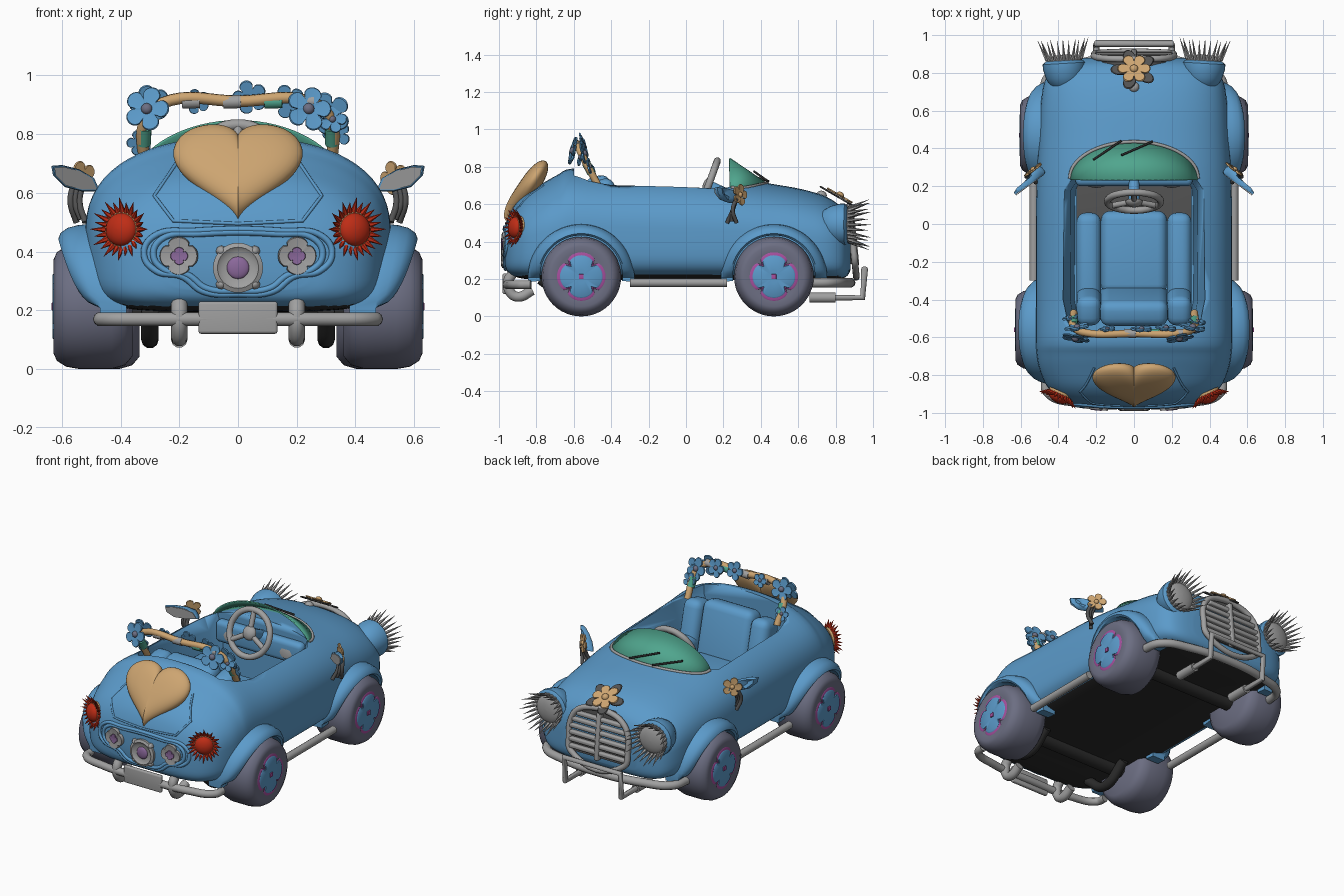
import bpy, bmesh, math
from mathutils import Vector, Matrix
from mathutils.bvhtree import BVHTree
from math import sin, cos, pi, radians

if "Cube" in bpy.data.objects:
    bpy.data.objects.remove(bpy.data.objects["Cube"])

def material(name, *rgb):
    m = bpy.data.materials.new(name)
    m.diffuse_color = (*rgb, 1)
    m.use_nodes = True
    m.node_tree.nodes["Principled BSDF"].inputs["Base Color"].default_value = m.diffuse_color
    return m

BLUE = material("sky blue", .105, .325, .59)
TAN = material("tan", .61, .375, .165)
GREY = material("light grey", .35, .35, .35)
TEAL = material("teal glass", .08, .38, .27)
BLACK = material("near black", .025, .025, .025)
RED = material("red", .52, .026, .008)
SLATE = material("slate tyre", .15, .156, .225)
PINK = material("magenta", .38, .08, .34)
PURPLE = material("purple", .26, .14, .33)
DARK = material("dark grey", .085, .085, .085)

def finish(name, bm, *mats):
    bmesh.ops.recalc_face_normals(bm, faces=bm.faces)
    me = bpy.data.meshes.new(name)
    bm.to_mesh(me)
    bm.free()
    for m in mats:
        me.materials.append(m)
    ob = bpy.data.objects.new(name, me)
    bpy.context.collection.objects.link(ob)
    bpy.ops.object.select_all(action='DESELECT')
    ob.select_set(True)
    bpy.context.view_layer.objects.active = ob
    bpy.ops.object.shade_smooth_by_angle(angle=radians(40))
    return ob

def loft_bm(rings):
    bm = bmesh.new()
    vs = [[bm.verts.new(p) for p in ring] for ring in rings]
    n = len(vs[0])
    for a, b in zip(vs, vs[1:]):
        for i in range(n):
            bm.faces.new((a[i], a[(i + 1) % n], b[(i + 1) % n], b[i]))
    bm.faces.new(vs[0])
    bm.faces.new(vs[-1])
    return bm

def frame(center, normal):
    return Matrix.Translation(center) @ Vector(normal).to_track_quat('Z', 'Y').to_matrix().to_4x4()

def lathe(name, profile, center, normal, mat, n=32):
    M = frame(center, normal)
    rings = [[M @ Vector((r * cos(2 * pi * i / n), r * sin(2 * pi * i / n), h)) for i in range(n)] for r, h in profile]
    return finish(name, loft_bm(rings), mat)

def dome(name, r, h, center, normal, mat, n=24):
    return lathe(name, [(max(r * cos(a * pi / 12), .001), h * sin(a * pi / 12)) for a in range(7)], center, normal, mat, n)

def tube(name, pts, r, mat, smooth=True, cyclic=False):
    cu = bpy.data.curves.new(name, 'CURVE')
    cu.dimensions, cu.bevel_depth, cu.bevel_resolution, cu.resolution_u, cu.use_fill_caps = '3D', r, 3, 8, True
    sp = cu.splines.new('BEZIER')
    sp.bezier_points.add(len(pts) - 1)
    for b, p in zip(sp.bezier_points, pts):
        b.co = p
        b.handle_left_type = b.handle_right_type = 'AUTO' if smooth else 'VECTOR'
    sp.use_cyclic_u = cyclic
    tmp = bpy.data.objects.new(name, cu)
    bpy.context.collection.objects.link(tmp)
    me = bpy.data.meshes.new_from_object(tmp.evaluated_get(bpy.context.evaluated_depsgraph_get()))
    bpy.data.objects.remove(tmp)
    bm = bmesh.new()
    bm.from_mesh(me)
    return finish(name, bm, mat)

def rbox(name, size, loc, mat, bevel=.02, rx=0):
    bm = bmesh.new()
    bmesh.ops.create_cube(bm, size=1, matrix=Matrix.Diagonal((*size, 1)))
    bmesh.ops.bevel(bm, geom=bm.edges[:], offset=bevel, segments=4, profile=.5, affect='EDGES')
    bm.transform(Matrix.Translation(loc) @ Matrix.Rotation(rx, 4, 'X'))
    return finish(name, bm, mat)

def petals(name, center, normal, r, count, mat, notch=.5, t=.01, power=.45):
    M, n = frame(center, normal), count * 12
    def ring(s, z):
        return [M @ Vector((s * k * cos(a), s * k * sin(a), z)) for a in [2 * pi * i / n for i in range(n)]
                for k in [r * (notch + (1 - notch) * abs(cos(count * a / 2)) ** power)]]
    return finish(name, loft_bm([ring(.95, 0), ring(1, t * .5), ring(.95, t), ring(.3, t * .7)]), mat)

def flower(name, center, normal, r, mat, mid, count=5):
    petals(name + "_petals", center, normal, r, count, mat)
    dome(name + "_centre", r * .25, r * .22, Vector(center) + Vector(normal).normalized() * .006, normal, mid, 12)

def spikes(name, center, normal, r0, r1, rise, n, mat):
    bm, M = bmesh.new(), frame(center, normal)
    for i in range(n):
        a, k = 2 * pi * i / n, 1 - .12 * (i % 2)
        p = M @ Vector((r0 * cos(a), r0 * sin(a), 0))
        q = M @ Vector((r1 * k * cos(a), r1 * k * sin(a), rise * (1.1 - .1 * (i % 2))))
        bmesh.ops.create_cone(bm, cap_ends=True, segments=6, radius1=.011, radius2=.0005, depth=(q - p).length,
                              matrix=frame((p + q) / 2, q - p))
    return finish(name, bm, mat)

# body shell: stations of (y, half width, bottom, top), smoothly interpolated
ST = [(-.968, .24, .27, .47), (-.955, .32, .24, .52), (-.92, .40, .215, .59), (-.86, .46, .2, .655), (-.77, .50, .195, .71),
      (-.69, .515, .195, .755), (-.61, .52, .195, .79), (-.4, .52, .195, .775), (0, .52, .195, .76), (.24, .515, .195, .742),
      (.45, .505, .195, .71), (.62, .495, .195, .68), (.75, .475, .195, .64), (.83, .43, .2, .585), (.865, .36, .22, .53), (.88, .27, .25, .48)]
def spline(i, t):
    p = [Vector(ST[min(max(i + k, 0), len(ST) - 1)]) for k in (-1, 0, 1, 2)]
    return p[1] + .5 * t * (p[2] - p[0] + t * (2 * p[0] - 5 * p[1] + 4 * p[2] - p[3] + t * (3 * (p[1] - p[2]) + p[3] - p[0])))
def section(s, n=64):
    y, w, zb, zt = s
    zm, out = zb + (zt - zb) * .44, []
    for i in range(n):
        a = 2 * pi * (i + .5) / n
        e = 2 / 2.4 if sin(a) > 0 else 2 / 5
        h = zt - zm if sin(a) > 0 else zm - zb
        out.append((math.copysign(w * abs(cos(a)) ** e, cos(a)), y, zm + math.copysign(h * abs(sin(a)) ** e, sin(a))))
    return out
bm = loft_bm([section(spline(i, k / 4)) for i in range(len(ST) - 1) for k in range(4)] + [section(ST[-1])])
tree = BVHTree.FromBMesh(bm)
def hit(o, d):
    return tree.ray_cast(Vector(o), Vector(d))[0] or Vector(o)
bmesh.ops.recalc_face_normals(bm, faces=bm.faces)
for f in bm.faces:
    f.material_index = int(f.normal.z < -.93)
body = finish("body", bm, BLUE, BLACK)

# cockpit opening
hole = [(-.37, .18), (-.32, .25), (.32, .25), (.37, .18), (.375, -.4), (.35, -.52), (.29, -.60), (-.29, -.60), (-.35, -.52), (-.375, -.4)]
cutter = finish("cockpit_cutter", loft_bm([[(x * .84, y, .29) for x, y in hole], [(x * .9, y, .6) for x, y in hole],
                                           [(x, y, .69) for x, y in hole], [(x, y, 1.1) for x, y in hole]]), BLUE)
cutter.hide_render = True
mod = body.modifiers.new("cockpit", 'BOOLEAN')
mod.object, mod.solver = cutter, 'EXACT'
bpy.context.view_layer.objects.active = body
bpy.ops.object.modifier_apply(modifier="cockpit")
bpy.data.objects.remove(cutter)

# interior
rbox("cockpit_floor", (.61, .42, .01), (0, .025, .297), DARK, .003)
rbox("seat_cushion", (.35, .44, .16), (0, -.15, .38), BLUE, .05)
rbox("seat_back", (.36, .14, .44), (0, -.43, .535), BLUE, .05, rx=radians(14))
rbox("seat_badge", (.20, .01, .045), (0, -.398, .665), TAN, .004, rx=radians(14))
for sx in (-1, 1):
    rbox("seat_arm", (.13, .52, .24), (sx * .24, -.20, .42), BLUE, .05)
    rbox("seat_side_bolster", (.13, .16, .42), (sx * .24, -.42, .525), BLUE, .05, rx=radians(14))
    lathe("dash_gauge", [(.045, 0), (.045, .02), (.03, .025)], (sx * .2, .222, .60), (0, -1, .2), GREY, 20)
rbox("dashboard", (.62, .07, .14), (0, .235, .60), BLUE, .03)
axis = Vector((0, -.94, .34))
M = frame((0, .12, .70), axis)
tube("steering_wheel_rim", [M @ Vector((.14 * cos(a * pi / 6), .14 * sin(a * pi / 6), 0)) for a in range(12)], .019, GREY, cyclic=True)
for a in (90, 210, 330):
    tube("steering_spoke", [M @ Vector((0, 0, 0)), M @ Vector((.14 * cos(radians(a)), .14 * sin(radians(a)), 0))], .016, GREY)
dome("steering_hub", .045, .03, (0, .12, .70), axis, GREY)
tube("steering_column", [(0, .12, .70), (0, .25, .64)], .03, BLUE)

# windshield: ruled between the hood line and an upright arch
N = 32
base = [hit((.34 * cos(pi * i / N), .24 + .195 * sin(pi * i / N), 2), (0, 0, -1)) for i in range(N + 1)]
z0 = base[0].z
arch = [Vector((.34 * cos(pi * i / N), .235, z0 + (.848 - z0) * sin(pi * i / N) ** 1.35)) for i in range(N + 1)]
bm = bmesh.new()
lo, hi = [bm.verts.new(p) for p in base], [bm.verts.new(p) for p in arch]
for i in range(N):
    bm.faces.new((lo[i], lo[i + 1], hi[i + 1], hi[i]))
glass = finish("windshield", bm, TEAL)
glass.modifiers.new("thickness", 'SOLIDIFY').thickness = .008
tube("windshield_frame", base[::2], .009, GREY)
for k in (13, 18):
    tube("wiper", [base[k] + Vector((0, .01, .012)), base[k + 5].lerp(arch[k + 5], .4) + Vector((0, .012, .01))], .006, BLACK)

# wheels, hubs, and fenders that taper into the body at their ends
for sx in (-1, 1):
    for wy, off in ((-.56, 0), (.47, -.025)):
        c = (sx * off, wy, .213)
        lathe("tyre", [(.05, .36), (.17, .36), (.2, .385), (.213, .43), (.213, .54), (.205, .585), (.185, .617),
                       (.16, .628), (.13, .622), (.05, .622)], c, (sx, 0, 0), SLATE, 48)
        hub = lambda d: (sx * (off + d), wy, .213)
        petals("hub_border", hub(.620), (sx, 0, 0), .130, 4, PINK, .70, .006, .3)
        petals("hub_flower", hub(.623), (sx, 0, 0), .114, 4, BLUE, .68, .008, .3)
        rbox("hub_stud", (.01, .026, .026), hub(.630), PINK, .002)
        prof = [(.220, .38), (.220, .60), (.23, .612), (.25, .605), (.268, .58), (.277, .545), (.284, .48), (.284, .38)]
        rings = []
        for i in range(41):
            a = radians(-6 + 192 * i / 40)
            k = max(sin(a), .0) ** .45
            rings.append([(sx * (min(x, .47) + max(x - .47, 0) * k + off * k), wy + r * cos(a), .213 + r * sin(a)) for r, x in prof])
        finish("fender", loft_bm(rings), BLUE)
    tube("running_board", [(sx * .53, -.30, .18), (sx * .53, .22, .18)], .024, GREY)
for wy in (-.56, .47):
    tube("axle", [(-.42, wy, .2), (.42, wy, .2)], .05, BLACK)

# front: headlights with lashes, mirrors with flowers and ribbons
for sx in (-1, 1):
    d = Vector((sx * .06, 1, 0))
    lathe("headlight_pod", [(.03, -.13), (.075, -.105), (.1, -.06), (.113, -.01), (.113, .015), (.095, .03)], (sx * .37, .835, .49), d, BLUE)
    dome("headlight_lens", .096, .035, (sx * .37, .862, .49), d, GREY)
    spikes("headlight_lashes", (sx * .37, .87, .49), d, .09, .135, .10, 24, GREY)
    leaf = [(.47, .605), (.49, .65), (.54, .68), (.60, .695), (.636, .692), (.63, .66), (.59, .62), (.53, .605)]
    yy = lambda x: .275 - (x - .47) * .65
    shell = [[(sx * (.55 + (x - .55) * s), yy(x) + dy, .65 + (z - .65) * s) for x, z in leaf]
             for s, dy in ((.92, -.012), (1, 0), (.8, .025), (.4, .035))]
    finish("mirror_shell", loft_bm(shell), BLUE)
    finish("mirror_glass", loft_bm([[(sx * (.55 + (x - .55) * .88), yy(x) - k, .65 + (z - .65) * .85) for x, z in leaf]
                                    for k in (.012, .017)]), GREY)
    flower("mirror_flower", (sx * .53, .285, .65), (sx * .6, .8, .1), .06, TAN, TAN)
    for k in range(3):
        x = sx * (.53 + .015 * k)
        tube("mirror_ribbon", [(x, .27, .63), (x + sx * .01, .25, .57), (x - sx * .01, .22 + .025 * k, .50 + .01 * (k % 2))], .011, DARK)

# grille
def grille_y(z):
    return .905 - (z - .27) * .10
edge = [(-.19, .28), (-.21, .38), (-.205, .47), (-.165, .54), (-.08, .58), (.08, .58), (.165, .54), (.205, .47), (.21, .38), (.19, .28)]
finish("grille_back", loft_bm([[(x, y0 + grille_y(z) - .905, z) for x, z in edge] for y0 in (.82, .893)]), DARK)
tube("grille_frame", [(x, grille_y(z), z) for x, z in edge], .018, GREY, cyclic=True)
for i in range(6):
    z = .315 + .042 * i
    rbox("grille_slat", ((.40, .41, .41, .41, .38, .32)[i], .03, .027), (0, grille_y(z), z), GREY, .009)
rbox("grille_divider", (.03, .04, .30), (0, .892, .42), GREY, .01, rx=.10)
flower("hood_flower", (0, .82, .642), (0, .5, .86), .088, TAN, TAN, 6)
petals("hood_leaves", (0, .815, .632), (0, .5, .86), .125, 5, DARK, .3, .01, 1)
dome("hood_knob", .028, .025, (0, .725, .647), (0, .25, 1), GREY)

# bumpers
tube("front_bumper", [(-.48, .66, .18), (-.45, .78, .18), (-.28, .85, .18), (0, .88, .18), (.28, .85, .18), (.45, .78, .18), (.48, .66, .18)], .026, GREY)
tube("front_guard_bar", [(-.2, .70, .10), (-.2, .945, .10), (-.2, .955, .255), (.2, .955, .255), (.2, .945, .10), (.2, .70, .10)], .018, GREY, False)
tube("rear_bumper", [(-.47, -.83, .17), (-.46, -.89, .17), (-.3, -.945, .17), (0, -.955, .17), (.3, -.945, .17), (.46, -.89, .17), (.47, -.83, .17)], .024, GREY)
for sx in (-1, 1):
    tube("rear_overrider", [(sx * .2, -.93, .225), (sx * .2, -.95, .19), (sx * .2, -.94, .13), (sx * .2, -.90, .105), (sx * .2, -.82, .14)], .028, GREY)
    tube("guard_foot", [(sx * .2, .66, .10), (sx * .2, .80, .10)], .028, GREY)
    tube("underside_strut", [(sx * .3, -.78, .2), (sx * .3, -.62, .1), (sx * .3, -.45, .2)], .03, BLACK)
rbox("number_plate", (.27, .025, .11), (0, -.968, .175), GREY, .01)

# rear panel, lamps and trunk creases
panel = [(-.29, .45), (-.15, .47), (.15, .47), (.29, .45), (.32, .39), (.28, .335), (.19, .315), (.12, .265), (0, .255),
         (-.12, .265), (-.19, .315), (-.28, .335), (-.32, .39)]
for s in (1, .9):
    tube("rear_panel_rim", [hit((x * s, -2, .37 + (z - .37) * s), (0, 1, 0)) for x, z in panel], .011, BLUE, cyclic=True)
lathe("rear_round_lamp", [(.085, -.02), (.085, .015), (.07, .022), (.055, .01), (.03, .01)], (0, -.968, .345), (0, -1, 0), GREY)
dome("rear_round_lens", .038, .012, (0, -.978, .345), (0, -1, 0), PURPLE)
for a in (45, 135, 225, 315):
    dome("rear_lamp_claw", .02, .03, (.08 * cos(radians(a)), -.96, .345 + .08 * sin(radians(a))), (0, -1, 0), GREY, 8)
for sx in (-1, 1):
    p = hit((sx * .2, -2, .385), (0, 1, 0))
    petals("rear_clover_lamp", p + Vector((0, .01, 0)), (sx * .1, -1, 0), .066, 4, GREY, .75, .025)
    petals("rear_clover_lens", p + Vector((0, -.013, 0)), (sx * .1, -1, 0), .03, 4, PURPLE, .7, .006)
    crease = [Vector(c) for c in ((.21, .70), (.285, .59), (.22, .505), (0, .495))]
    dots = [a.lerp(b, k / 6) for a, b in zip(crease, crease[1:]) for k in range(7)]
    tube("trunk_crease", [hit((sx * c.x, -2, c.y), (0, 1, 0)) for c in dots], .006, BLUE, False)
    n = Vector((sx * .42, -.9, .05))
    q = hit((sx * .395, -2, .475), (0, 1, 0))
    lathe("tail_light_ring", [(.064, -.02), (.064, .004), (.055, .010)], q, n, TAN)
    dome("tail_light", .057, .035, q + n * .005, n, RED)
    spikes("tail_light_lashes", q, n, .062, .108, .025, 24, RED)

# puffy heart on the trunk
M = Matrix(((1, 0, 0, 0), (0, .55, -.835, -.855), (0, .835, .55, .67), (0, 0, 0, 1)))
def heart(t, s, d):
    x, y = 16 * sin(t) ** 3, 13 * cos(t) - 3.5 * cos(2 * t) - 1.5 * cos(3 * t) - .5 * cos(4 * t)
    return M @ Vector((x * .0138 * s, (y + 2.35) * .0146 * s, d))
finish("trunk_heart", loft_bm([[heart(2 * pi * (i + .5) / 64, max(cos(a), .02) ** .7, .055 * sin(a)) for i in range(64)]
                               for a in [radians(-88 + 11 * j) for j in range(17)]]), TAN)

# roll bar with garland
tube("roll_bar", [(-.32, -.47, .70), (-.315, -.55, .85), (-.26, -.575, .905), (0, -.58, .912), (.26, -.575, .905), (.315, -.55, .85), (.32, -.47, .70)], .02, TAN)
for x0, m in ((-.19, GREY), (-.05, GREY), (.09, TEAL), (.2, GREY)):
    tube("roll_bar_wrap", [(x0, -.578, .909), (x0 + .06, -.58, .911)], .0235, m)
for sx in (-1, 1):
    tube("post_wrap", [(sx * .318, -.535, .82), (sx * .32, -.505, .765)], .0235, TEAL)
for x, y, z, ny, r in ((-.31, -.60, .885, -1, .078), (.24, -.60, .885, -1, .078), (.04, -.56, .925, 1, .06), (-.3, -.55, .9, 1, .07),
                       (.17, -.555, .91, 1, .06), (.31, -.55, .87, 1, .075), (-.14, -.56, .91, 1, .045),
                       (.335, -.52, .8, 1, .05), (-.335, -.50, .77, 1, .045), (.32, -.56, .85, -1, .05)):
    flower("garland_flower", (x, y, z), (x * .6, ny, .25), r, BLUE, SLATE)
